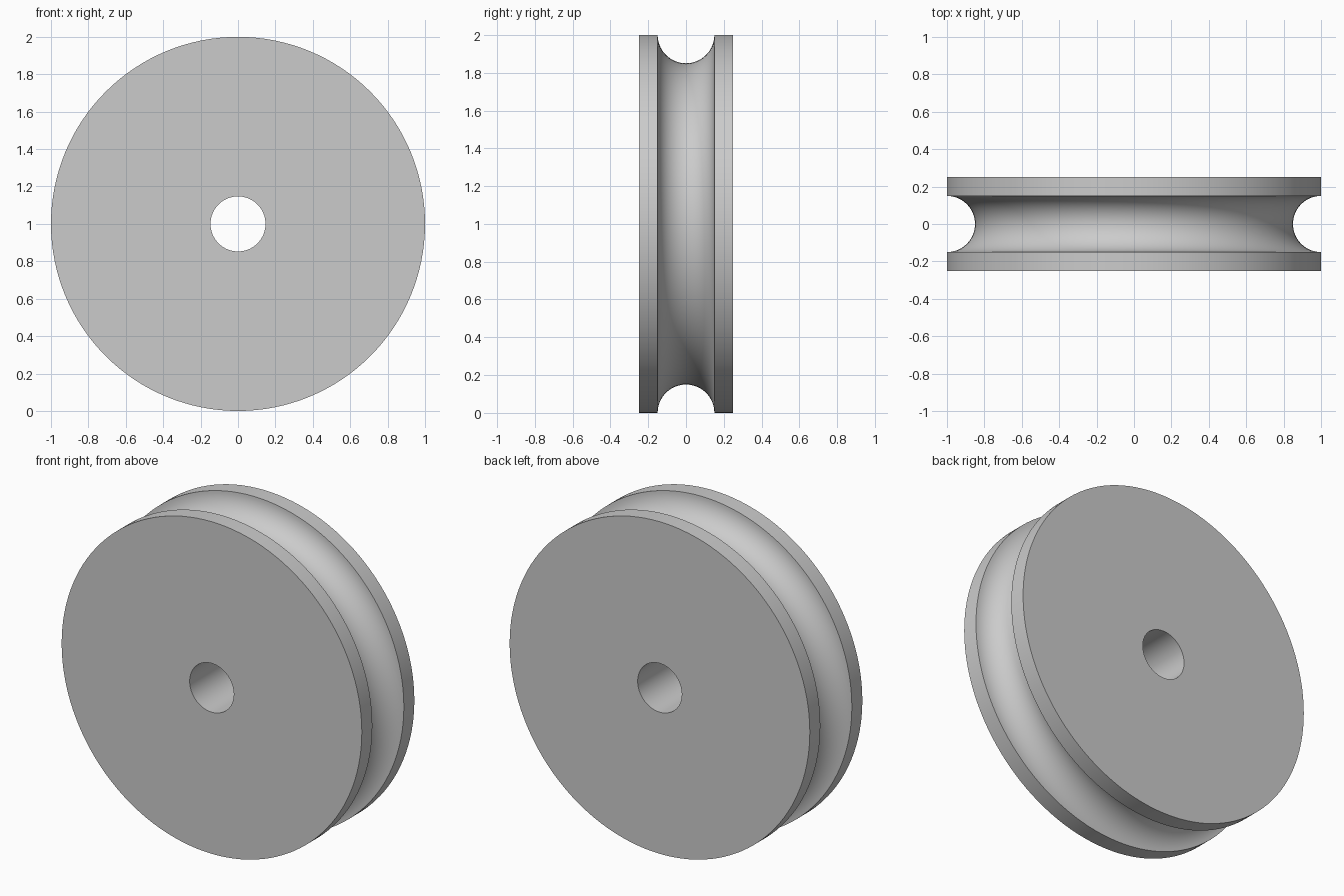
import bpy
import bmesh
from math import cos, sin, pi, radians
from mathutils import Vector

cube = bpy.data.objects.get("Cube")
if cube:
    bpy.data.objects.remove(cube, do_unlink=True)

RADIUS, HALF_WIDTH, BORE, GROOVE = 1.0, 0.25, 0.147, 0.15
SEGMENTS, GROOVE_STEPS = 128, 32

# Plain grey material
grey = bpy.data.materials.new("light_grey")
grey.use_nodes = True
colour = (0.6, 0.6, 0.6, 1)
grey.diffuse_color = colour
grey.node_tree.nodes["Principled BSDF"].inputs["Base Color"].default_value = colour

# Half section as (radius, y): bore, rims and a semicircular rope groove
profile = [(BORE, -HALF_WIDTH), (RADIUS, -HALF_WIDTH)]
for i in range(GROOVE_STEPS + 1):
    a = pi * i / GROOVE_STEPS
    profile.append((RADIUS - GROOVE * sin(a), -GROOVE * cos(a)))
profile += [(RADIUS, HALF_WIDTH), (BORE, HALF_WIDTH)]

# Spin the closed section around the axle
bm = bmesh.new()
verts = [bm.verts.new((r, y, RADIUS)) for r, y in profile]
edges = [bm.edges.new((v, verts[i - 1])) for i, v in enumerate(verts)]
bmesh.ops.spin(bm, geom=verts + edges, cent=Vector((0, 0, RADIUS)),
               axis=Vector((0, 1, 0)), angle=2 * pi, steps=SEGMENTS,
               use_duplicate=False)
bmesh.ops.remove_doubles(bm, verts=bm.verts, dist=0.0001)
bmesh.ops.recalc_face_normals(bm, faces=bm.faces)

mesh = bpy.data.meshes.new("pulley_wheel")
bm.to_mesh(mesh)
bm.free()
mesh.materials.append(grey)
wheel = bpy.data.objects.new("pulley_wheel", mesh)
bpy.context.collection.objects.link(wheel)

# Smooth curves with crisp rims
bpy.ops.object.select_all(action="DESELECT")
wheel.select_set(True)
bpy.context.view_layer.objects.active = wheel
bpy.ops.object.shade_smooth_by_angle(angle=radians(30))
